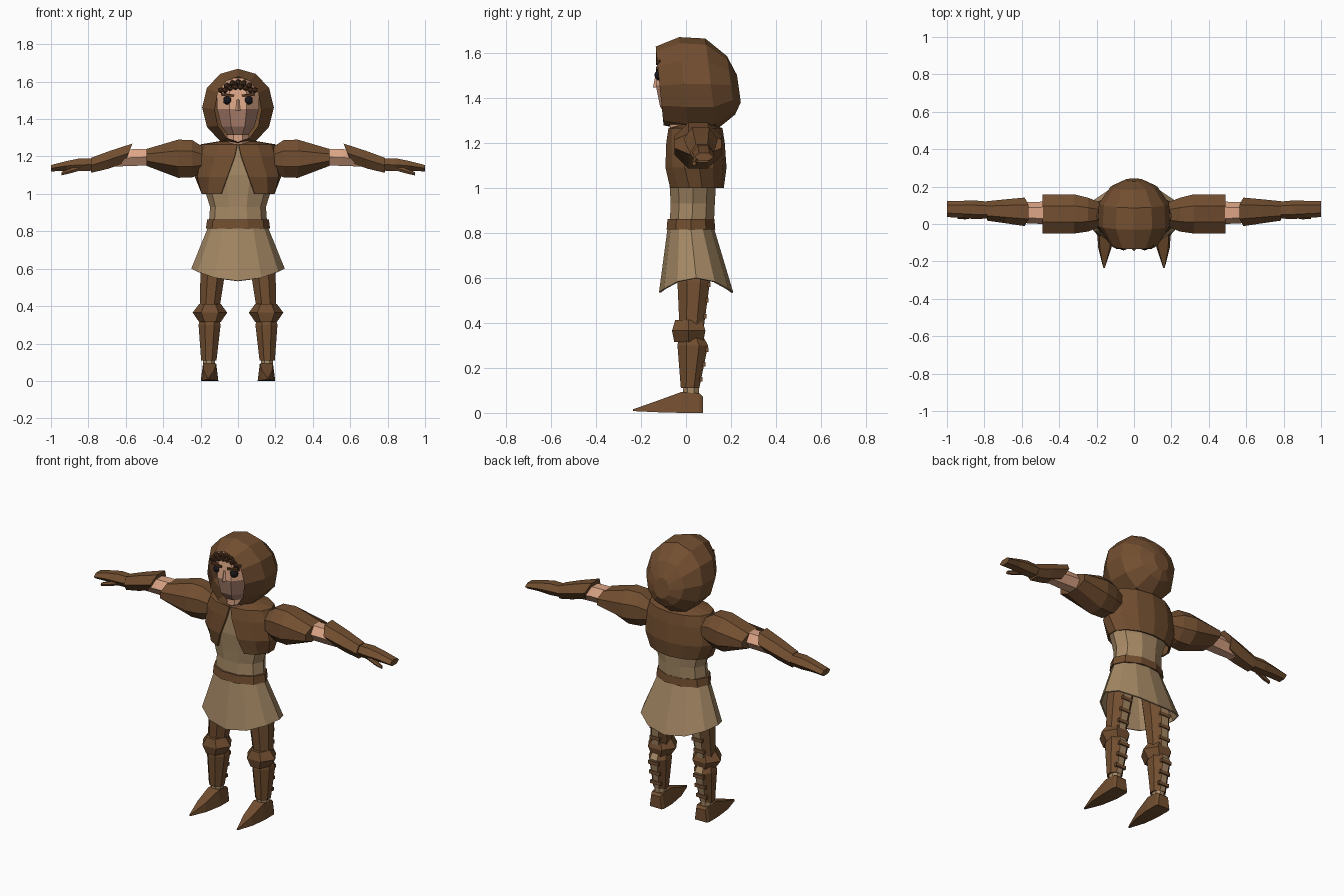
import bpy, bmesh
from math import sin, cos, pi, asin
from mathutils import Vector, Matrix

if "Cube" in bpy.data.objects:
    bpy.data.objects.remove(bpy.data.objects["Cube"])


def material(name, *rgb):
    m = bpy.data.materials.new(name)
    m.use_nodes = True
    m.diffuse_color = (*rgb, 1)
    m.node_tree.nodes["Principled BSDF"].inputs["Base Color"].default_value = (*rgb, 1)
    return m


LEATHER = material("brown leather", .17, .078, .03)
CLOTH = material("beige cloth", .38, .25, .13)
SKIN = material("skin", .72, .38, .24)
STUBBLE = material("stubble skin", .44, .235, .165)
HAIR = material("dark brown hair", .085, .036, .015)
BLACK = material("black eye", .01, .01, .013)


def finish(name, bm, mats, rule=None, mirror=False, thick=0):
    """Turn a bmesh into a flat shaded object; rule picks the material of each face."""
    bmesh.ops.recalc_face_normals(bm, faces=bm.faces)
    bm.normal_update()
    if rule:
        for f in bm.faces:
            f.material_index = rule(f)
    me = bpy.data.meshes.new(name)
    bm.to_mesh(me)
    bm.free()
    for m in mats:
        me.materials.append(m)
    ob = bpy.data.objects.new(name, me)
    bpy.context.collection.objects.link(ob)
    if thick:
        mod = ob.modifiers.new("thickness", "SOLIDIFY")
        mod.thickness = thick
    if mirror:
        ob.modifiers.new("mirror", "MIRROR").use_mirror_merge = False
    return ob


def ring(axis, at, cu, cv, ru, rv, n=8, flat=True, tilt=0, gap=None):
    """Polygon ring across an axis. Flat rings have a side, not a corner, at angle 0."""
    k = 1 / cos(pi / n) if flat and gap is None else 1
    pts = []
    for i in range(n + (gap is not None)):
        if gap is None:
            a = 2 * pi * (i + .5 * flat) / n
        else:
            a = gap + (2 * pi - 2 * gap) * i / n
        u, v = ru * k * sin(a), rv * k * cos(a)
        if axis == "z":
            pts.append(Vector((cu + u, cv - v, at)))
        elif axis == "x":
            pts.append(Vector((at - tilt * v, cu + u, cv + v)))
        else:
            pts.append(Vector((cu + u, at - tilt * v, cv + v)))
    return pts


def loft(name, rings, mats, closed=True, caps=(True, True), **kw):
    bm = bmesh.new()
    rows = [[bm.verts.new(p) for p in r] for r in rings]
    n = len(rows[0])
    for a, b in zip(rows, rows[1:]):
        for i in range(n if closed else n - 1):
            j = (i + 1) % n
            bm.faces.new((a[i], a[j], b[j], b[i]))
    for row, cap in ((rows[0], caps[0]), (rows[-1], caps[1])):
        if cap:
            bm.faces.new(row)
    return finish(name, bm, mats, **kw)


def z_loft(name, rows, mats, n=8, **kw):
    return loft(name, [ring("z", z, x, y, rx, ry, n) for z, x, y, rx, ry in rows], mats, **kw)


def x_loft(name, rows, mats, n=8, **kw):
    return loft(name, [ring("x", x, y, z, ry, rz, n, tilt=t) for x, y, z, ry, rz, t in rows],
                mats, **kw)


def add_box(bm, loc, size, rot=Matrix()):
    m = Matrix.Translation(loc) @ rot @ Matrix.Diagonal((*size, 1))
    bmesh.ops.create_cube(bm, size=1, matrix=m)


# Hood, lofted from the face opening to the back of the head
hood_rows = [(-.117, .125, .175, 1.452, .1), (-.01, .192, .207, 1.462, .1),
             (.11, .188, .203, 1.46, .12), (.2, .125, .13, 1.455, .14), (.235, .05, .06, 1.44, .14)]
loft("hood", [ring("y", y, 0, z, rx, rz, 12, False, t) for y, rx, rz, z, t in hood_rows],
     [LEATHER], caps=(False, True))

# Head and neck, with a stubbled lower face
z_loft("head", [(1.315, 0, -.02, .055, .065), (1.36, 0, 0, .088, .115), (1.455, 0, 0, .112, .134),
                (1.53, 0, 0, .112, .126), (1.62, 0, 0, .08, .112)], [SKIN, STUBBLE],
       rule=lambda f: int(f.calc_center_median().z < 1.45))
z_loft("neck", [(1.18, 0, 0, .06, .07), (1.34, 0, 0, .06, .07)], [SKIN])
nose = bmesh.new()
bmesh.ops.create_cone(nose, segments=4, radius1=.018, radius2=.006, depth=.06, cap_ends=True,
                      matrix=Matrix.Translation((0, -.129, 1.475)))
finish("nose", nose, [SKIN])

# Eyes, eyebrows and curls on the forehead
eyes, brows, curls = bmesh.new(), bmesh.new(), bmesh.new()
bmesh.ops.create_icosphere(eyes, subdivisions=2, radius=.024,
                           matrix=Matrix.Translation((.056, -.117, 1.5)))
add_box(brows, (.055, -.123, 1.528), (.07, .022, .014), Matrix.Rotation(-.12, 4, "Y"))
for count, width, low, high in ((7, .09, 1.555, 1.597), (6, .07, 1.555, 1.572)):
    for i in range(count):
        t = 2 * i / (count - 1) - 1
        z = high - (high - low) * t * t
        bmesh.ops.create_icosphere(curls, subdivisions=1, radius=.018,
                                   matrix=Matrix.Translation((width * t, -.118, z)))
finish("eyes", eyes, [BLACK], mirror=True)
finish("eyebrows", brows, [HAIR], mirror=True)
finish("forehead_curls", curls, [HAIR])

# Tunic body and flared skirt with pointed hem
z_loft("tunic", [(.82, 0, .025, .15, .098), (.93, 0, .03, .142, .098), (1, 0, .03, .163, .102),
                 (1.1, 0, .04, .2, .12), (1.25, 0, .04, .16, .11)], [CLOTH], n=10)
skirt_top = ring("z", .835, 0, .02, .155, .1, 12, False)
skirt_hem = ring("z", .6, 0, .045, .25, .165, 12, False)
for p in skirt_hem:
    p.z -= .065 * (1 - (p.x / .25) ** 2)
loft("skirt", [skirt_top, skirt_hem], [CLOTH], caps=(True, False), thick=.008)
z_loft("belt", [(.815, 0, .022, .163, .108), (.862, 0, .022, .157, .104)], [LEATHER], n=10)

# Shoulder mantle, split at the front
mantle_rows = [(1, .2, .126, .09), (1.09, .232, .138, .058), (1.2, .222, .13, .018),
               (1.265, .2, .12, .004), (1.285, .08, .06, .001)]
loft("mantle", [ring("z", z, 0, .042, rx, ry, 12, gap=asin(x / rx)) for z, rx, ry, x in mantle_rows],
     [LEATHER], closed=False, caps=(False, True), thick=.01)

# Arms: sleeve, bare elbow, bracer, glove and thumb
x_loft("sleeves", [(.17, .05, 1.18, .06, .06, 0), (.245, .05, 1.188, .09, .1, 0),
                   (.32, .054, 1.188, .105, .102, 0), (.49, .054, 1.195, .104, .045, 0)],
       [LEATHER], mirror=True)
x_loft("bare_arms", [(.45, .06, 1.197, .052, .045, 0), (.56, .06, 1.195, .05, .045, 0),
                     (.68, .065, 1.18, .04, .035, 0)], [SKIN], n=6, mirror=True)
x_loft("bracers", [(.585, .065, 1.217, .066, .052, .4), (.69, .068, 1.182, .055, .048, .1),
                   (.785, .07, 1.153, .045, .04, 0)], [LEATHER], n=6, mirror=True)
x_loft("gloves", [(.76, .074, 1.157, .038, .032, 0), (.85, .076, 1.155, .043, .034, 0),
                  (.915, .078, 1.15, .04, .026, 0), (1, .08, 1.137, .037, .017, 0)],
       [LEATHER], n=6, mirror=True)
x_loft("thumbs", [(.84, .05, 1.14, .013, .014, 0), (.9, .04, 1.122, .013, .013, 0),
                  (.945, .036, 1.108, .008, .009, 0)], [LEATHER], n=6, mirror=True)


# Legs: leather shells with cloth showing at the back
def back_cloth(f):
    return int(f.normal.y > .85)


z_loft("thighs", [(.7, .115, .035, .068, .072), (.58, .135, .034, .066, .072),
                  (.38, .152, .025, .052, .054)], [LEATHER, CLOTH], rule=back_cloth, mirror=True)
z_loft("shins", [(.35, .152, .02, .045, .05), (.3, .152, .03, .059, .068),
                 (.11, .156, .018, .041, .041)], [LEATHER, CLOTH], rule=back_cloth, mirror=True)
z_loft("knee_guards", [(.315, .15, .012, .05, .064), (.365, .15, .012, .08, .074),
                       (.412, .15, .012, .05, .06)], [LEATHER], n=6, mirror=True)
z_loft("ankles", [(.07, .155, .022, .032, .035), (.12, .155, .022, .032, .035)],
       [CLOTH], mirror=True)

# Straps across the back of each leg
straps = bmesh.new()
for z0, z1, x0, x1, y0, y1 in ((.43, .57, .149, .136, .084, .102), (.15, .28, .155, .152, .067, .093)):
    for i in range(3):
        t = i / 2
        add_box(straps, (x0 + (x1 - x0) * t, y0 + (y1 - y0) * t, z0 + (z1 - z0) * t),
                (.07, .014, .02))
finish("leg_straps", straps, [LEATHER], mirror=True)

# Pointed shoes, lofted from heel to toe
shoe_rows = [(.075, .152, .04, .002, .075), (.06, .152, .047, .002, .088), (-.02, .152, .047, .002, .095),
             (-.13, .156, .035, .005, .055), (-.235, .16, .004, .01, .018)]
loft("shoes", [[Vector((x + sx * w, y, z)) for sx, z in ((-1, lo), (1, lo), (.75, hi), (-.75, hi))]
               for y, x, w, lo, hi in shoe_rows], [LEATHER], mirror=True)
for shoe in [bpy.data.objects["shoes"]]:
    shoe.location.z = -.002
